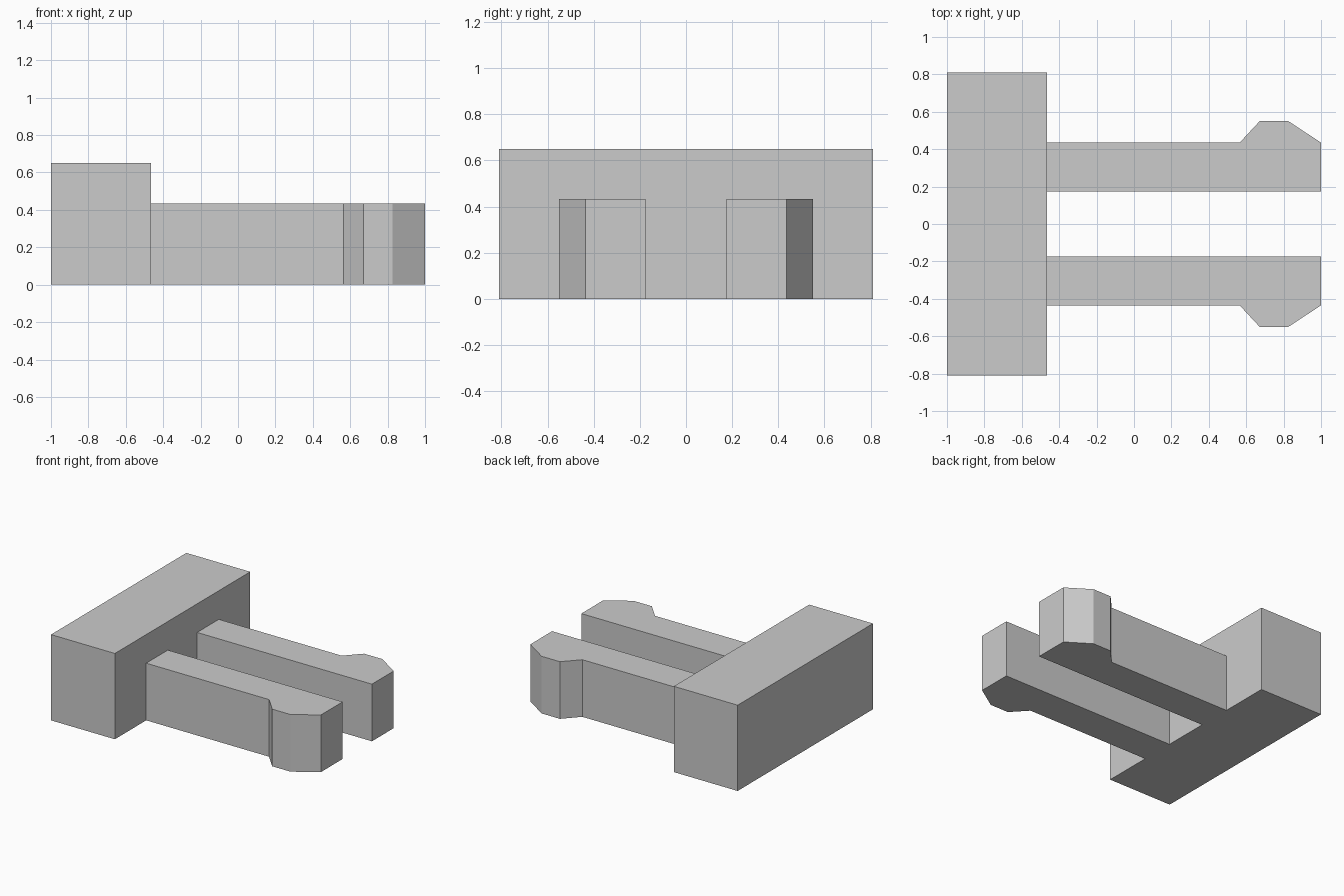
import bpy
import bmesh

cube = bpy.data.objects.get("Cube")
if cube:
    bpy.data.objects.remove(cube, do_unlink=True)

# Single plain grey
grey = bpy.data.materials.new("plain_grey")
grey.use_nodes = True
colour = (0.6, 0.6, 0.6, 1)
grey.diffuse_color = colour
grey.node_tree.nodes["Principled BSDF"].inputs["Base Color"].default_value = colour


def extrude_profile(name, outline, height):
    """Flat-shaded prism standing on the ground from an xy outline."""
    bm = bmesh.new()
    base = bm.faces.new([bm.verts.new((x, y, 0)) for x, y in outline])
    result = bmesh.ops.extrude_face_region(bm, geom=[base], use_keep_orig=True)
    top = [v for v in result["geom"] if isinstance(v, bmesh.types.BMVert)]
    bmesh.ops.translate(bm, verts=top, vec=(0, 0, height))
    bmesh.ops.recalc_face_normals(bm, faces=bm.faces)
    mesh = bpy.data.meshes.new(name)
    bm.to_mesh(mesh)
    bm.free()
    mesh.materials.append(grey)
    obj = bpy.data.objects.new(name, mesh)
    bpy.context.collection.objects.link(obj)
    return obj


# Tall block across the end
joint = -0.465
extrude_profile("end_block", [(-1, -0.81), (joint, -0.81), (joint, 0.81), (-1, 0.81)], 0.65)

# Two mirrored arms, each with a bevelled catch on its outer side
arm = [(joint, 0.175), (1, 0.175), (1, 0.435), (0.825, 0.55),
       (0.672, 0.55), (0.565, 0.435), (joint, 0.435)]
for name, side in (("front_arm", -1), ("back_arm", 1)):
    extrude_profile(name, [(x, side * y) for x, y in arm], 0.433)
